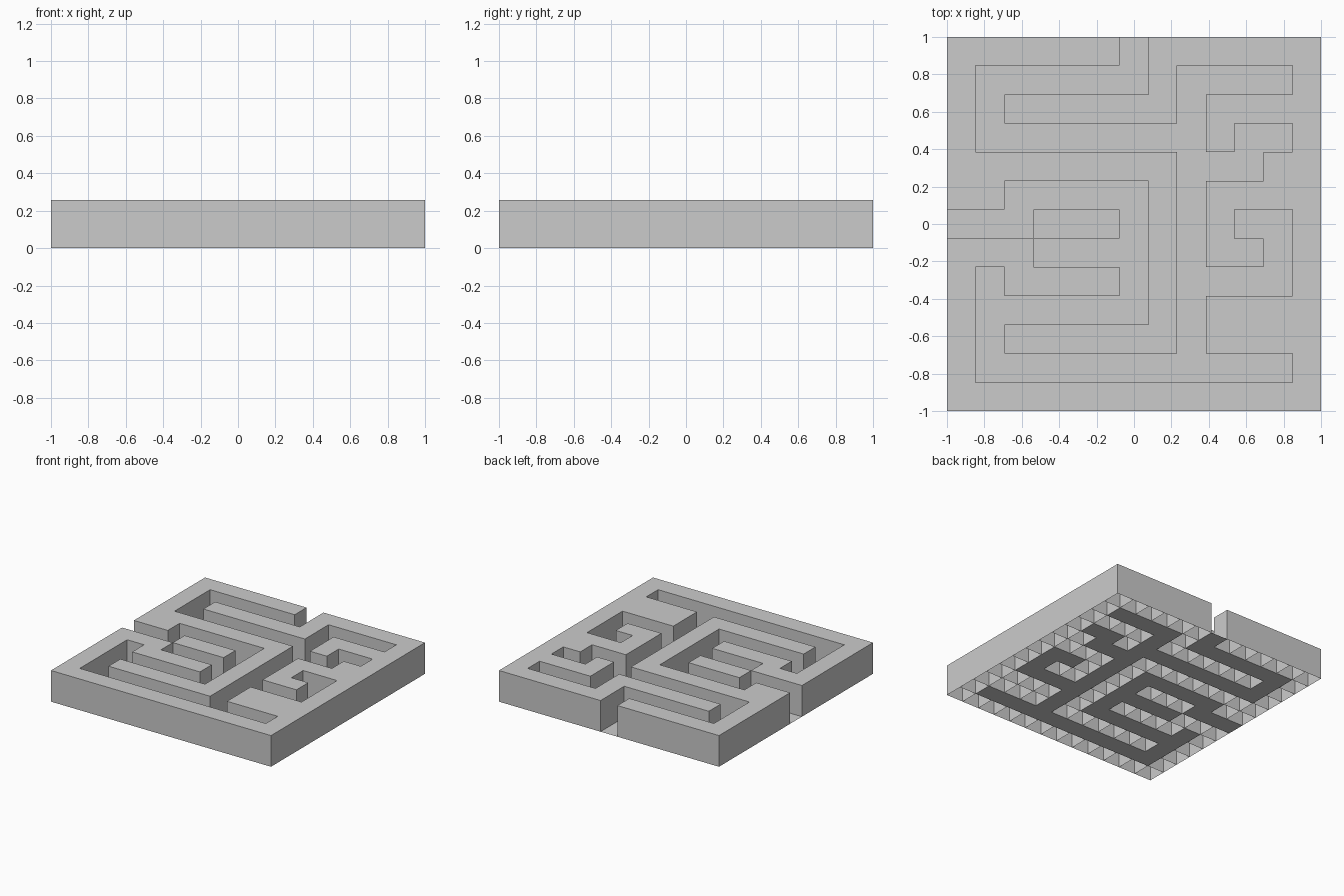
import bpy, bmesh

if "Cube" in bpy.data.objects:
    bpy.data.objects.remove(bpy.data.objects["Cube"])

# Maze plan, back row first: '#' = raised block, '.' = sunken path
PLAN = [
    "######.######",
    "#......#....#",
    "#.######.####",
    "#........#..#",
    "########...##",
    "##.....#.####",
    "...###.#.#..#",
    "###....#.##.#",
    "#.####.#....#",
    "#......#.####",
    "#.######.####",
    "#...........#",
    "#############",
]
N = len(PLAN)
CELL = 2 / N
HEIGHT = 0.256


def build(name, quads):
    """Make a mesh object from quads of (column, row, level) corners."""
    bm = bmesh.new()
    verts = {}

    def vert(key):
        if key not in verts:
            c, r, level = key
            verts[key] = bm.verts.new((-1 + c * CELL, 1 - r * CELL, level * HEIGHT))
        return verts[key]

    for quad in quads:
        bm.faces.new([vert(k) for k in quad])
    mesh = bpy.data.meshes.new(name)
    bm.to_mesh(mesh)
    bm.free()
    obj = bpy.data.objects.new(name, mesh)
    bpy.context.collection.objects.link(obj)
    return obj


def flat(c, r, level):
    return [(c, r + 1, level), (c + 1, r + 1, level), (c + 1, r, level), (c, r, level)]


walls, floor = [], []
used = set()
for r in range(N):
    for c in range(N):
        if PLAN[r][c] == ".":
            floor.append(flat(c, r, 0))
            continue
        # Block: top and four sides, open underneath; neighbours share a partition
        walls.append(flat(c, r, 1))
        ring = [(c, r + 1), (c + 1, r + 1), (c + 1, r), (c, r)]
        for a, b in zip(ring, ring[1:] + ring[:1]):
            edge = frozenset((a, b))
            if edge not in used:
                used.add(edge)
                walls.append([(*a, 0), (*b, 0), (*b, 1), (*a, 1)])

build("maze_walls", walls)
build("path_floor", floor)
